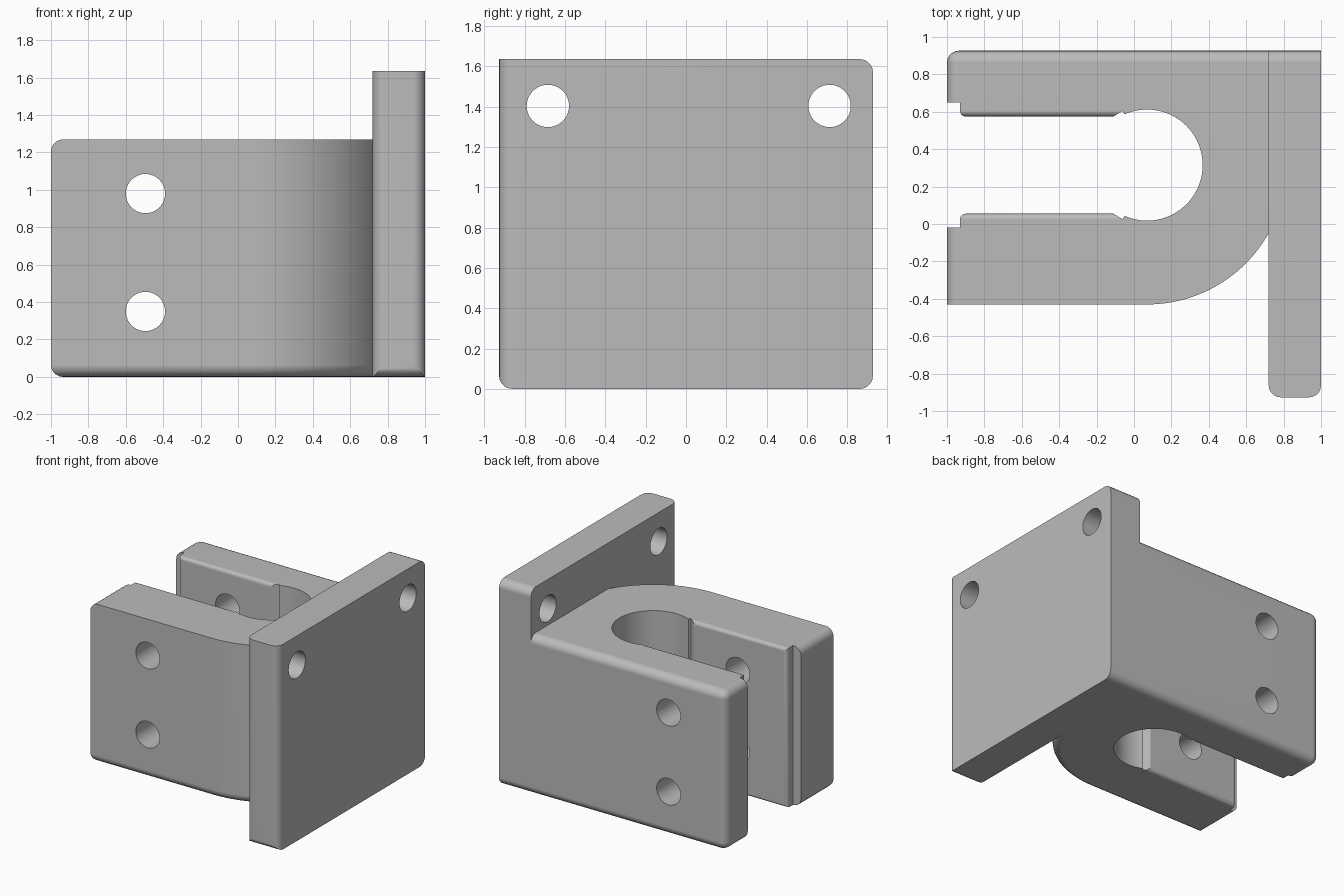
import bpy, bmesh, math
from mathutils import Vector, Matrix

cube = bpy.data.objects.get("Cube")
if cube:
    bpy.data.objects.remove(cube, do_unlink=True)

grey = bpy.data.materials.new("plain grey")
grey.use_nodes = True
colour = (0.5, 0.5, 0.5, 1)
grey.diffuse_color = colour
grey.node_tree.nodes["Principled BSDF"].inputs["Base Color"].default_value = colour

FILLET = 0.065
BACK = 0.927
BORE = Vector((0.07, 0.315))


def arc(radius, start, end, steps):
    """Points on a circle round the bore axis, angles in degrees."""
    angles = [math.radians(start + (end - start) * i / steps) for i in range(steps + 1)]
    return [(BORE.x + radius * math.cos(a), BORE.y + radius * math.sin(a)) for a in angles]


def extrude(name, outline, height, weight_rule):
    """Upright prism; weight_rule(mid, direction) gives each edge its share of the fillet."""
    bm = bmesh.new()
    base = bm.faces.new([bm.verts.new((x, y, 0)) for x, y in outline])
    top = bmesh.ops.extrude_face_region(bm, geom=[base])["geom"]
    bmesh.ops.translate(bm, vec=(0, 0, height),
                        verts=[g for g in top if isinstance(g, bmesh.types.BMVert)])
    bmesh.ops.recalc_face_normals(bm, faces=bm.faces)
    layer = bm.edges.layers.float.new("bevel_weight_edge")
    for e in bm.edges:
        a, b = (v.co for v in e.verts)
        e[layer] = weight_rule((a + b) / 2, (b - a).normalized())
    mesh = bpy.data.meshes.new(name)
    bm.to_mesh(mesh)
    bm.free()
    mesh.materials.append(grey)
    obj = bpy.data.objects.new(name, mesh)
    bpy.context.collection.objects.link(obj)
    bevel = obj.modifiers.new("fillet", 'BEVEL')
    bevel.limit_method = 'WEIGHT'
    bevel.width = FILLET
    bevel.segments = 5
    return obj


def drill(obj, centre, axis, radius=0.105):
    """Cut a round hole through the part along the given axis."""
    bm = bmesh.new()
    turn = Vector((0, 0, 1)).rotation_difference(Vector(axis)).to_matrix().to_4x4()
    bmesh.ops.create_cone(bm, cap_ends=True, segments=40, radius1=radius, radius2=radius,
                          depth=4, matrix=Matrix.Translation(centre) @ turn)
    mesh = bpy.data.meshes.new("hole_cutter")
    bm.to_mesh(mesh)
    bm.free()
    mesh.materials.append(grey)
    cutter = bpy.data.objects.new("hole_cutter", mesh)
    bpy.context.collection.objects.link(cutter)
    cutter.hide_render = True
    mod = obj.modifiers.new("hole", 'BOOLEAN')
    mod.operation = 'DIFFERENCE'
    mod.solver = 'EXACT'
    mod.object = cutter
    return cutter


def finish(obj, cutters):
    """Apply the fillets and holes, then smooth the round surfaces."""
    bpy.ops.object.select_all(action='DESELECT')
    obj.select_set(True)
    bpy.context.view_layer.objects.active = obj
    for name in [m.name for m in obj.modifiers]:
        bpy.ops.object.modifier_apply(modifier=name)
    for c in cutters:
        bpy.data.objects.remove(c, do_unlink=True)
    bpy.ops.object.shade_smooth_by_angle(angle=math.radians(30))
    normals = obj.modifiers.new("flat faces", 'WEIGHTED_NORMAL')
    normals.keep_sharp = True


def near(a, b):
    return abs(a - b) < 0.005


# Clamp body: slot with notched mouth, round bore, outer wall concentric with the bore
CLAMP_TOP = 1.27
upper_jaw = [(-1, 0.65), (-0.93, 0.65), (-0.93, 0.575), (-0.11, 0.575), (-0.06, 0.605)]
lower_jaw = [(x, 2 * BORE.y - y) for x, y in reversed(upper_jaw)]
outline = ([(-1, -0.43)] + arc(0.745, -90, -29.3, 24) + [(0.72, BACK), (-1, BACK)]
           + upper_jaw + arc(0.297, 114, -114, 52) + lower_jaw)


def clamp_weight(mid, way):
    if abs(way.z) > 0.5:
        if near(mid.x, -1) and near(mid.y, BACK):
            return 1.0
        slot_corner = near(mid.x, -0.93) and near(abs(mid.y - BORE.y), 0.26)
        return 0.45 if slot_corner else 0.0
    if near(mid.x, -1) or near(mid.y, BACK):
        return 1.0
    if near(abs(mid.y - BORE.y), 0.26) and abs(way.x) > 0.99 and mid.x < -0.2:
        return 0.45
    outer = (Vector((mid.x, mid.y)) - BORE).length > 0.7 and mid.y < -0.03
    return 1.0 if outer and mid.z < 0.1 and mid.x < 0.715 else 0.0


clamp = extrude("clamp_body", outline, CLAMP_TOP, clamp_weight)
finish(clamp, [drill(clamp, (-0.495, 0, z), (0, 1, 0)) for z in (0.35, 0.98)])

# Mounting plate
plate_outline = [(0.72, -BACK), (1, -BACK), (1, BACK), (0.72, BACK)]


def plate_weight(mid, way):
    if abs(way.z) > 0.5:
        return 1.0 if mid.y < 0 else 0.0
    if abs(way.x) > 0.5:
        return 1.0 if mid.y > 0 or mid.z < 0.1 else 0.0
    return 0.0


plate = extrude("mounting_plate", plate_outline, 1.635, plate_weight)
finish(plate, [drill(plate, (0.86, y, 1.403), (1, 0, 0)) for y in (-0.685, 0.712)])
